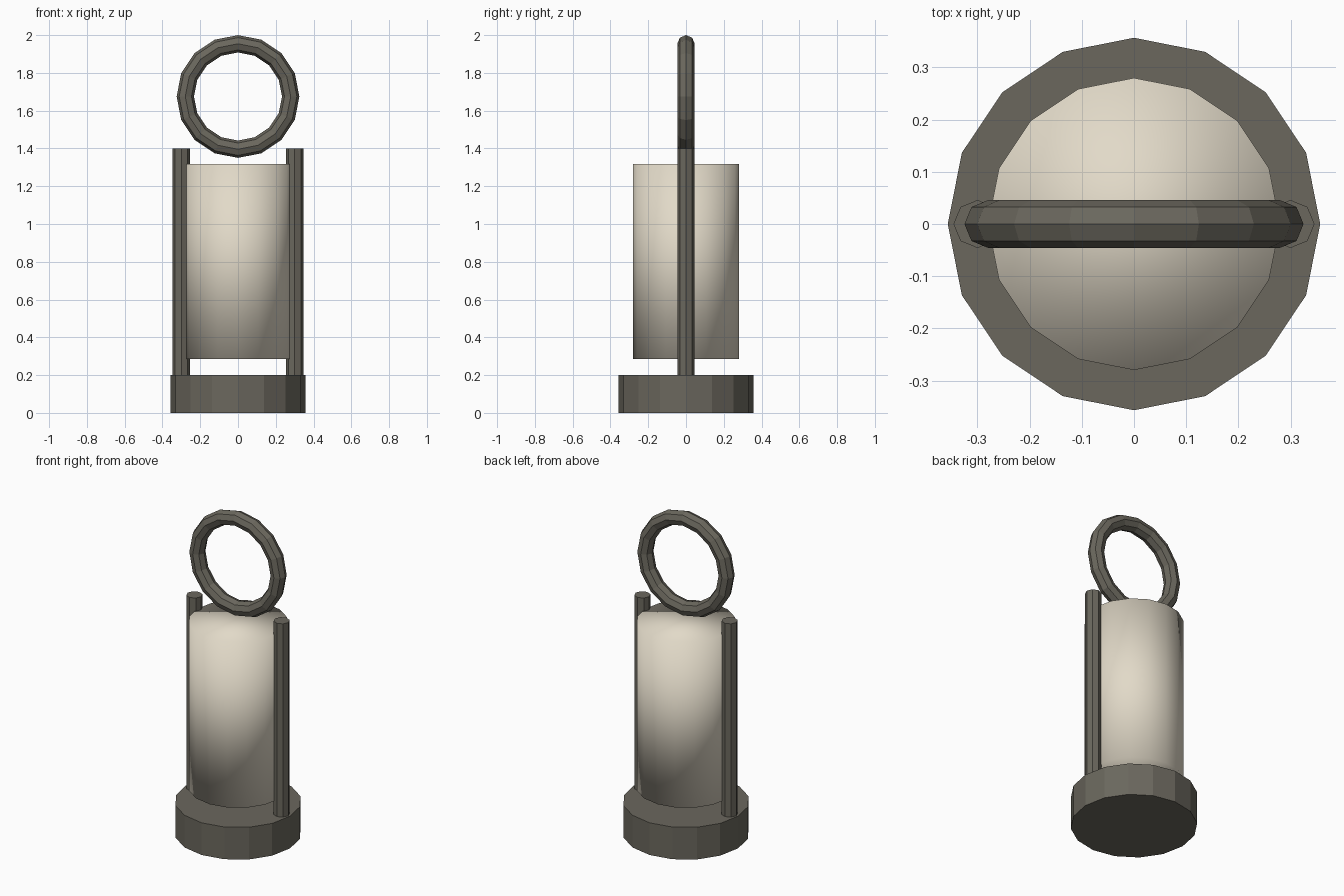
import bpy, math

if "Cube" in bpy.data.objects:
    bpy.data.objects.remove(bpy.data.objects["Cube"])


def material(name, rgb):
    m = bpy.data.materials.new(name)
    m.diffuse_color = (*rgb, 1)
    m.use_nodes = True
    m.node_tree.nodes["Principled BSDF"].inputs["Base Color"].default_value = m.diffuse_color
    return m


METAL = material("dark warm grey", (0.145, 0.136, 0.110))
CREAM = material("warm cream", (0.76, 0.70, 0.58))


def cylinder(name, sides, radius, z0, z1, mat, x=0, turn=0, smooth=False):
    """Upright capped cylinder with a corner on the x axis."""
    bpy.ops.mesh.primitive_cylinder_add(
        vertices=sides, radius=radius, depth=z1 - z0,
        location=(x, 0, (z0 + z1) / 2), rotation=(0, 0, turn))
    ob = bpy.context.object
    ob.name = name
    ob.data.materials.append(mat)
    if smooth:
        bpy.ops.object.shade_smooth()
    return ob


# Flat-shaded base disc
cylinder("base", 16, 0.357, 0, 0.2, METAL)

# Smooth lamp body, floating a little above the base
cylinder("lamp_body", 16, 0.28, 0.286, 1.318, CREAM, smooth=True)

# Side posts
for side, x in (("left", -0.3), ("right", 0.3)):
    cylinder(side + "_post", 8, 0.046, 0.2, 1.4, METAL, x=x)

# Upright carrying ring
bpy.ops.mesh.primitive_torus_add(
    major_segments=16, minor_segments=8, major_radius=0.279, minor_radius=0.046,
    location=(0, 0, 1.675), rotation=(math.pi / 2, 0, 0))
ring = bpy.context.object
ring.name = "handle_ring"
ring.data.materials.append(METAL)
bpy.ops.object.shade_flat()
